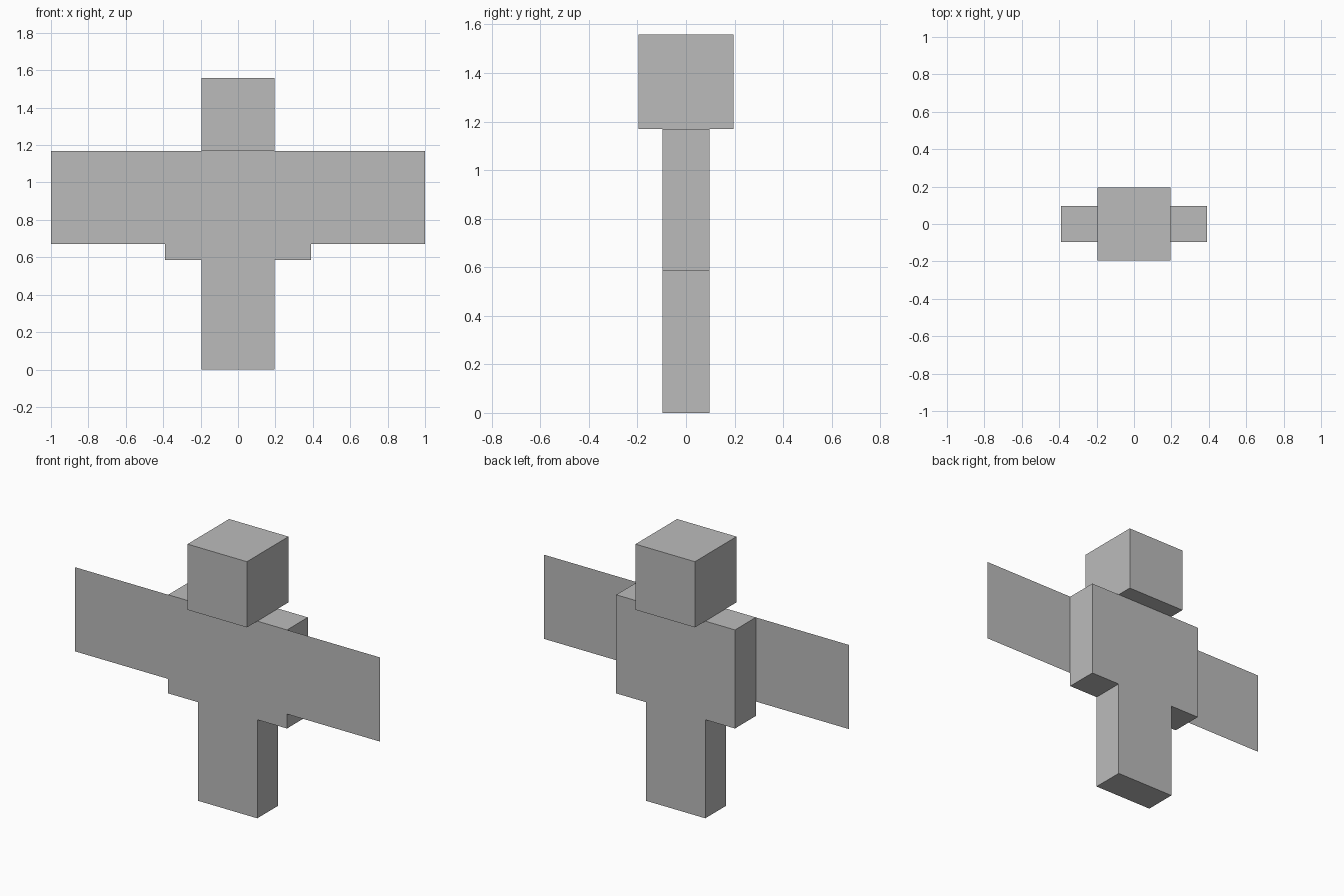
import bpy

if "Cube" in bpy.data.objects:
    bpy.data.objects.remove(bpy.data.objects["Cube"])

# One flat grey for the whole figure
grey = bpy.data.materials.new("mid_grey")
grey.diffuse_color = (0.5, 0.5, 0.5, 1)
grey.use_nodes = True
grey.node_tree.nodes["Principled BSDF"].inputs["Base Color"].default_value = grey.diffuse_color

U = 0.0487  # one block unit


def finish(obj, name):
    obj.name = name
    obj.data.materials.append(grey)
    return obj


def block(name, width, depth, z0, z1):
    """Box centred on x and y, from z0 to z1."""
    bpy.ops.mesh.primitive_cube_add(size=1, location=(0, 0, (z0 + z1) / 2))
    obj = bpy.context.object
    obj.scale = (width, depth, z1 - z0)
    bpy.ops.object.transform_apply(location=False, rotation=False, scale=True)
    return finish(obj, name)


# Legs, torso and head stacked on top of each other
block("legs", 8 * U, 4 * U, 0, 12 * U)
block("torso", 16 * U, 4 * U, 12 * U, 24 * U)
block("head", 8 * U, 8 * U, 24 * U, 32 * U)

# Paper-thin wings flush with the front of the torso
for side, name in ((-1, "left_wing"), (1, "right_wing")):
    x0, x1 = sorted((side * 8 * U, side * 1.0))
    z0, z1, y = 0.67, 24 * U, -2 * U
    mesh = bpy.data.meshes.new(name)
    mesh.from_pydata([(x0, y, z0), (x1, y, z0), (x1, y, z1), (x0, y, z1)],
                     [], [(0, 1, 2, 3)])
    obj = bpy.data.objects.new(name, mesh)
    bpy.context.collection.objects.link(obj)
    finish(obj, name)
